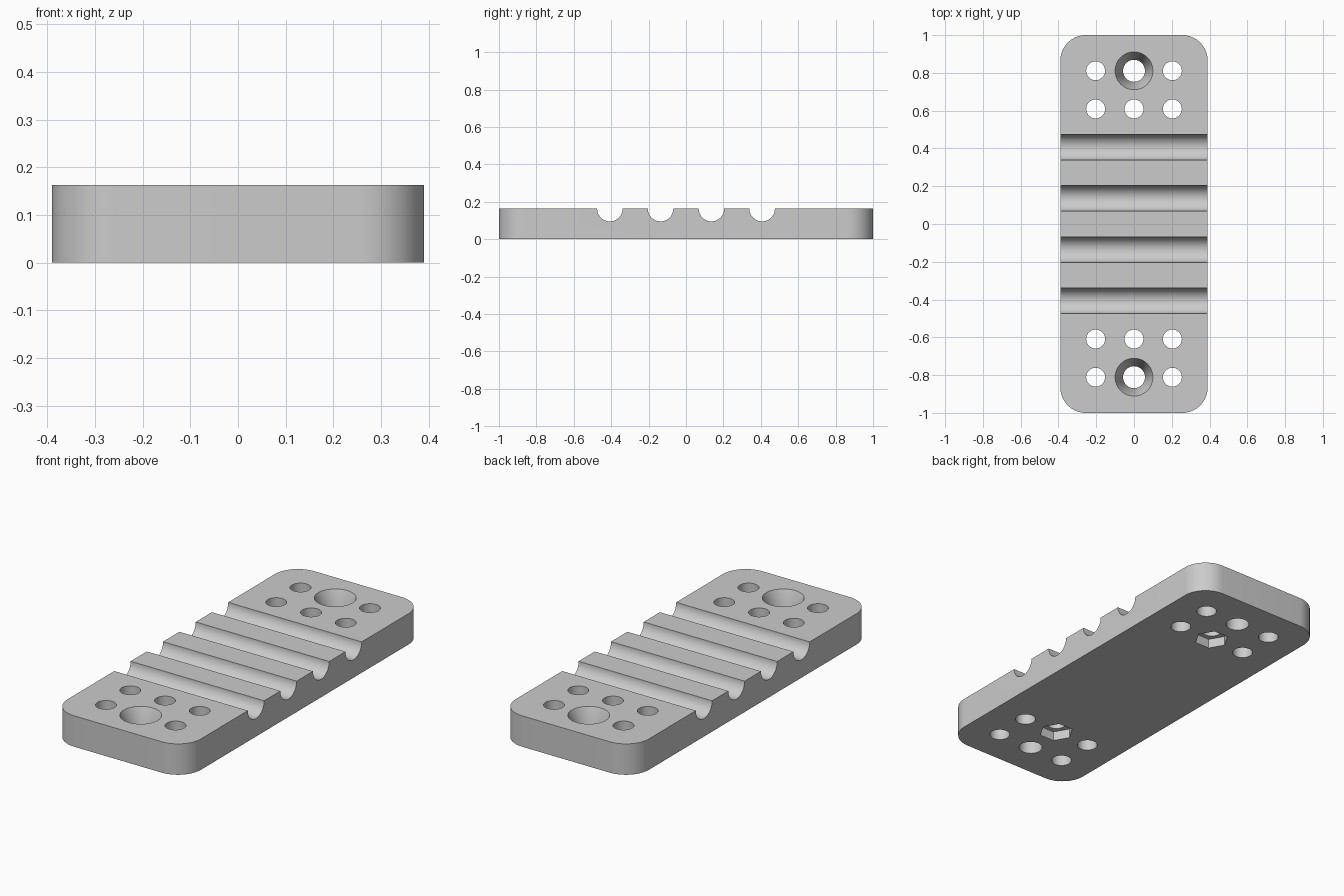
import bpy, math

cube = bpy.data.objects.get("Cube")
if cube:
    bpy.data.objects.remove(cube, do_unlink=True)

W, H, CORNER = 0.39, 0.163, 0.135

grey = bpy.data.materials.new("plain_grey")
grey.use_nodes = True
colour = (0.6, 0.6, 0.6, 1)
grey.diffuse_color = colour
grey.node_tree.nodes["Principled BSDF"].inputs["Base Color"].default_value = colour


def prism(name, rings):
    """Closed solid from matching rings of points, capped at both ends."""
    n = len(rings[0])
    verts = [p for ring in rings for p in ring]
    faces = [list(range(n))[::-1], [len(verts) - n + i for i in range(n)]]
    for r in range(len(rings) - 1):
        for i in range(n):
            j = (i + 1) % n
            faces.append([r * n + i, r * n + j, (r + 1) * n + j, (r + 1) * n + i])
    mesh = bpy.data.meshes.new(name)
    mesh.from_pydata(verts, [], faces)
    mesh.materials.append(grey)
    obj = bpy.data.objects.new(name, mesh)
    bpy.context.collection.objects.link(obj)
    return obj


def lathe(name, x, y, profile, sides=48):
    """Vertical turned solid; profile is (radius, height) from bottom to top."""
    angles = [math.tau * i / sides for i in range(sides)]
    return prism(name, [[(x + r * math.cos(a), y + r * math.sin(a), z)
                         for a in angles] for r, z in profile])


# Plate with rounded corners
outline = []
for k, (sx, sy) in enumerate([(1, 1), (-1, 1), (-1, -1), (1, -1)]):
    for i in range(17):
        a = math.pi / 2 * (k + i / 16)
        outline.append((sx * (W - CORNER) + CORNER * math.cos(a),
                        sy * (1 - CORNER) + CORNER * math.sin(a)))
plate = prism("grooved_plate", [[(x, y, z) for x, y in outline] for z in (0, H)])

cutters = []

# Half-round grooves across the top
for y in (-0.407, -0.136, 0.136, 0.407):
    circle = [(y + 0.068 * math.cos(math.tau * (i + 0.5) / 64),
               H + 0.068 * math.sin(math.tau * (i + 0.5) / 64)) for i in range(64)]
    cutters.append(prism("groove_cutter", [[(x, u, v) for u, v in circle]
                                           for x in (-0.5, 0.5)]))

# Holes at both ends: plain, countersunk, and with a hexagonal nut pocket below
for s in (-1, 1):
    inner, outer = s * 0.609, s * 0.811
    plain = [(0.05, -0.1), (0.05, 0.3)]
    for x in (-0.203, 0.203):
        for y in (inner, outer):
            cutters.append(lathe("hole_cutter", x, y, plain))
    cutters.append(lathe("hole_cutter", 0, inner, plain))
    cutters.append(lathe("nut_pocket_cutter", 0, inner, [(0.085, -0.1), (0.085, 0.05)], 6))
    cutters.append(lathe("countersink_cutter", 0, outer,
                         [(0.058, -0.1), (0.058, 0.06), (0.1, H), (0.1, 0.3)]))

for cutter in cutters:
    cutter.hide_render = True
    mod = plate.modifiers.new("cut", "BOOLEAN")
    mod.operation = "DIFFERENCE"
    mod.solver = "EXACT"
    mod.object = cutter

# Apply the cuts and discard the cutters
bpy.ops.object.select_all(action="DESELECT")
plate.select_set(True)
bpy.context.view_layer.objects.active = plate
for mod in list(plate.modifiers):
    bpy.ops.object.modifier_apply(modifier=mod.name)
for cutter in cutters:
    bpy.data.objects.remove(cutter, do_unlink=True)

bpy.ops.object.shade_smooth_by_angle(angle=math.radians(30))
